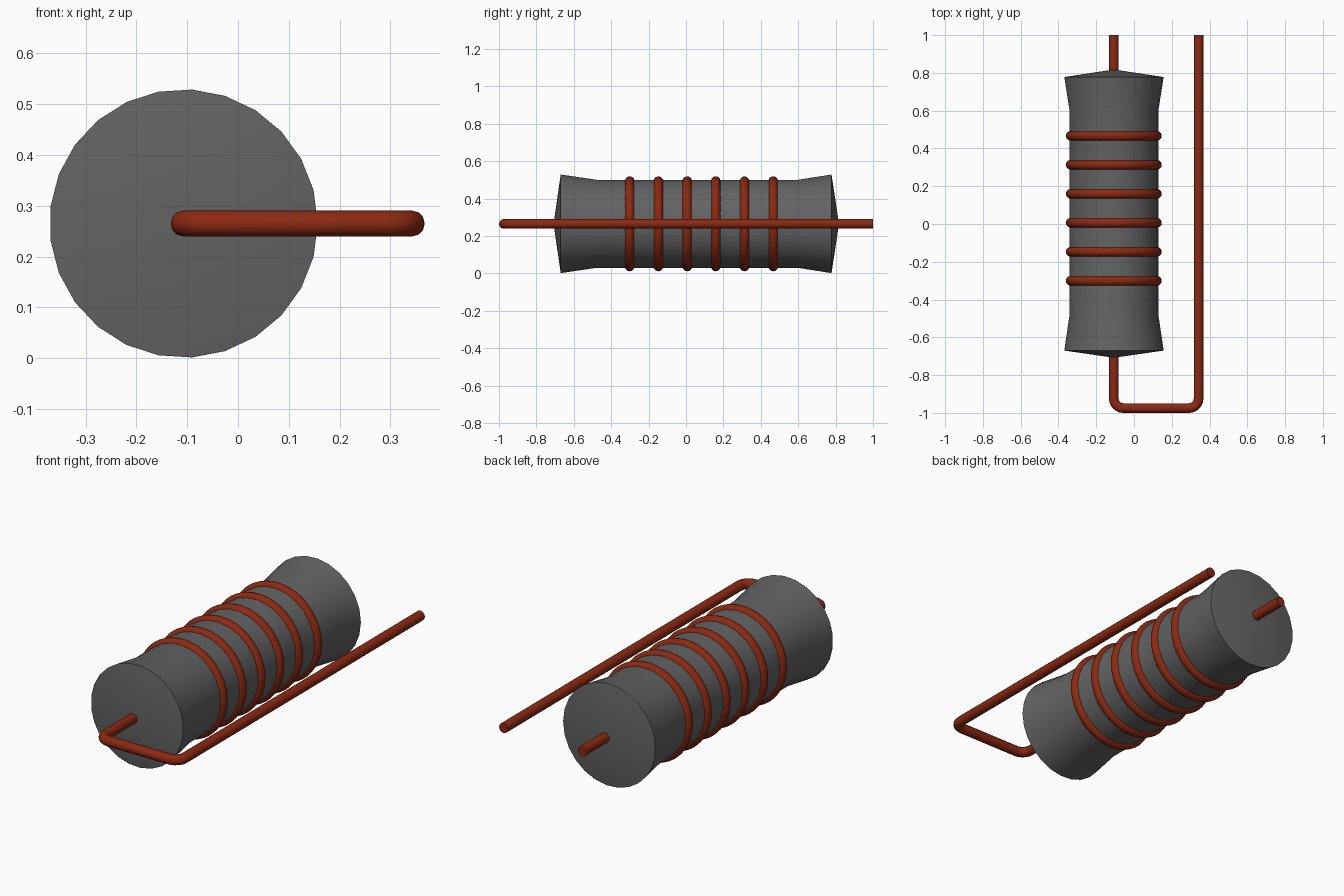
import bpy, bmesh, math
from mathutils import Vector, Matrix

cube = bpy.data.objects.get("Cube")
if cube:
    bpy.data.objects.remove(cube, do_unlink=True)

AXIS_X, AXIS_Z = -0.107, 0.265   # long axis of the body, along y
WIRE_R = 0.0255


def material(name, rgb):
    m = bpy.data.materials.new(name)
    m.use_nodes = True
    m.diffuse_color = (*rgb, 1)
    m.node_tree.nodes["Principled BSDF"].inputs["Base Color"].default_value = (*rgb, 1)
    return m


def finish(ob, mat):
    ob.data.materials.append(mat)
    bpy.ops.object.select_all(action='DESELECT')
    ob.select_set(True)
    bpy.context.view_layer.objects.active = ob
    bpy.ops.object.shade_smooth_by_angle(angle=math.radians(35))


def lathe(name, profile, mat, sides, closed=False):
    """Spin (y, radius) points around the body axis; radius 0 makes a tip."""
    bm = bmesh.new()
    rings = []
    for y, r in profile:
        n = sides if r > 0 else 1
        rings.append([bm.verts.new((AXIS_X + r * math.cos(math.tau * i / sides), y,
                                    AXIS_Z + r * math.sin(math.tau * i / sides)))
                      for i in range(n)])
    pairs = list(zip(rings, rings[1:]))
    if closed:
        pairs.append((rings[-1], rings[0]))
    for a, b in pairs:
        for i in range(sides):
            j = (i + 1) % sides
            quad = [a[i % len(a)], a[j % len(a)], b[j % len(b)], b[i % len(b)]]
            bm.faces.new(list(dict.fromkeys(quad)))
    bmesh.ops.recalc_face_normals(bm, faces=bm.faces)
    me = bpy.data.meshes.new(name)
    bm.to_mesh(me)
    bm.free()
    ob = bpy.data.objects.new(name, me)
    bpy.context.collection.objects.link(ob)
    finish(ob, mat)


grey = material("dark grey", (0.125, 0.125, 0.125))
copper = material("copper red", (0.26, 0.022, 0.006))

# Body: flared ends with shallow conical caps
lathe("body", [(-0.708, 0), (-0.67, 0.264), (-0.48, 0.236),
               (0.60, 0.236), (0.778, 0.264), (0.818, 0)], grey, 25)

# Six raised bands
for k in range(6):
    y0 = -0.301 + 0.1535 * k
    section = [(y0 + 0.0255 * math.cos(math.tau * i / 12),
                0.2285 + 0.0255 * math.sin(math.tau * i / 12)) for i in range(12)]
    lathe(f"band_{k + 1}", section, copper, 48, closed=True)

# Lead wire: straight through the body, folded back alongside it
LEFT_X, FRONT_Y, BEND = 0.342, -1 + WIRE_R, 0.05
path = [(AXIS_X, 1.0)]
for cx, start in ((AXIS_X + BEND, 180), (LEFT_X - BEND, 270)):
    for s in range(7):
        a = math.radians(start + 15 * s)
        path.append((cx + BEND * math.cos(a), FRONT_Y + BEND + BEND * math.sin(a)))
path.append((LEFT_X, 1.0))

curve = bpy.data.curves.new("lead_wire", 'CURVE')
curve.dimensions = '3D'
curve.bevel_depth = WIRE_R
curve.bevel_resolution = 4
curve.use_fill_caps = True
spline = curve.splines.new('POLY')
spline.points.add(len(path) - 1)
for p, (x, y) in zip(spline.points, path):
    p.co = (x, y, AXIS_Z, 1)
wire = bpy.data.objects.new("lead_wire", curve)
bpy.context.collection.objects.link(wire)
bpy.ops.object.select_all(action='DESELECT')
wire.select_set(True)
bpy.context.view_layer.objects.active = wire
bpy.ops.object.convert(target='MESH')
finish(bpy.context.view_layer.objects.active, copper)
